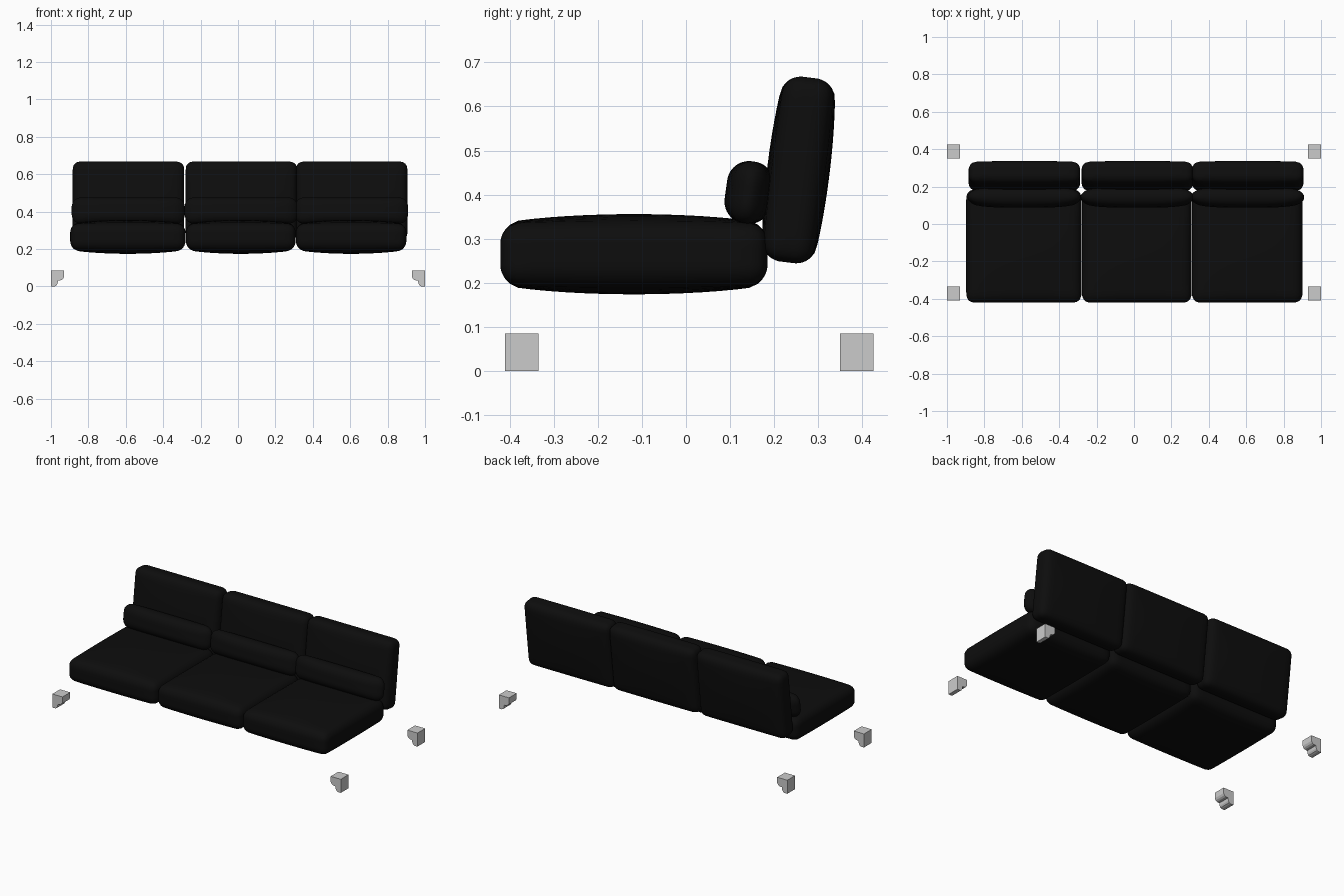
import bpy, bmesh, math
from mathutils import Vector

cube = bpy.data.objects.get("Cube")
if cube:
    bpy.data.objects.remove(cube)


def material(name, value, roughness):
    mat = bpy.data.materials.new(name)
    mat.use_nodes = True
    colour = (value, value, value, 1)
    mat.diffuse_color = colour
    bsdf = mat.node_tree.nodes["Principled BSDF"]
    bsdf.inputs["Base Color"].default_value = colour
    bsdf.inputs["Roughness"].default_value = roughness
    return mat


black_fabric = material("black fabric", 0.004, 0.9)
grey_metal = material("light grey metal", 0.6, 0.5)


def add_object(name, bm, mat):
    mesh = bpy.data.meshes.new(name)
    bmesh.ops.recalc_face_normals(bm, faces=bm.faces)
    bm.to_mesh(mesh)
    bm.free()
    obj = bpy.data.objects.new(name, mesh)
    bpy.context.collection.objects.link(obj)
    mesh.materials.append(mat)
    return obj


def cushion(name, centre, half, radius, thin, crown=0.0, pinch=0.0, tilt=0.0):
    """Rounded box, domed along its thin axis and optionally pinched at its ends."""
    bm = bmesh.new()
    bmesh.ops.create_cube(bm, size=2)
    bmesh.ops.subdivide_edges(bm, edges=bm.edges, cuts=17, use_grid_fill=True)
    wide = [i for i in range(3) if i != thin]
    for v in bm.verts:
        # Crowd the grid towards the edges, then round them
        p = Vector([math.sin(c * math.pi / 2) * h for c, h in zip(v.co, half)])
        inner = Vector([max(r - h, min(h - r, c)) for c, h, r in zip(p, half, [radius] * 3)])
        p = inner + (p - inner).normalized() * radius
        # Stuffed dome over the broad faces
        dome = 1.0
        for i in wide:
            dome *= max(0, 1 - (p[i] / half[i]) ** 2)
        p[thin] *= 1 + crown / half[thin] * dome ** 0.8
        p[thin] *= 1 - pinch * (p.x / half[0]) ** 4
        v.co = p
    for f in bm.faces:
        f.smooth = True
    obj = add_object(name, bm, black_fabric)
    obj.location = centre
    obj.rotation_euler.x = math.radians(tilt)


# Three seats, backs and lumbar pillows side by side
for side, x, half_x in (("right", -0.589, 0.308), ("middle", 0.015, 0.293), ("left", 0.605, 0.295)):
    cushion(side + "_seat_cushion", (x, -0.118, 0.265), (half_x, 0.303, 0.069),
            0.045, 2, crown=0.022)
    cushion(side + "_back_cushion", (x + 0.003, 0.255, 0.456), (0.298, 0.056, 0.211),
            0.04, 1, crown=0.015, tilt=-7)
    cushion(side + "_lumbar_pillow", (x + 0.002, 0.143, 0.405), (0.302, 0.053, 0.071),
            0.05, 1, pinch=0.45, tilt=-8)

# Four corner feet: square block with a coved inner underside
profile = [(0, 0), (0, 0.085), (0.07, 0.085), (0.07, 0.05), (0.064, 0.039),
           (0.054, 0.033), (0.038, 0.031), (0.035, 0.014), (0.029, 0.004), (0.02, 0)]
for end, y in (("front", -0.41), ("back", 0.349)):
    for side, sx in (("right", -1), ("left", 1)):
        bm = bmesh.new()
        face = bm.faces.new([bm.verts.new((sx * (1 - a), y, z)) for a, z in profile])
        grown = bmesh.ops.extrude_face_region(bm, geom=[face])["geom"]
        bmesh.ops.translate(bm, vec=(0, 0.076, 0),
                            verts=[g for g in grown if isinstance(g, bmesh.types.BMVert)])
        add_object(end + "_" + side + "_foot", bm, grey_metal)
